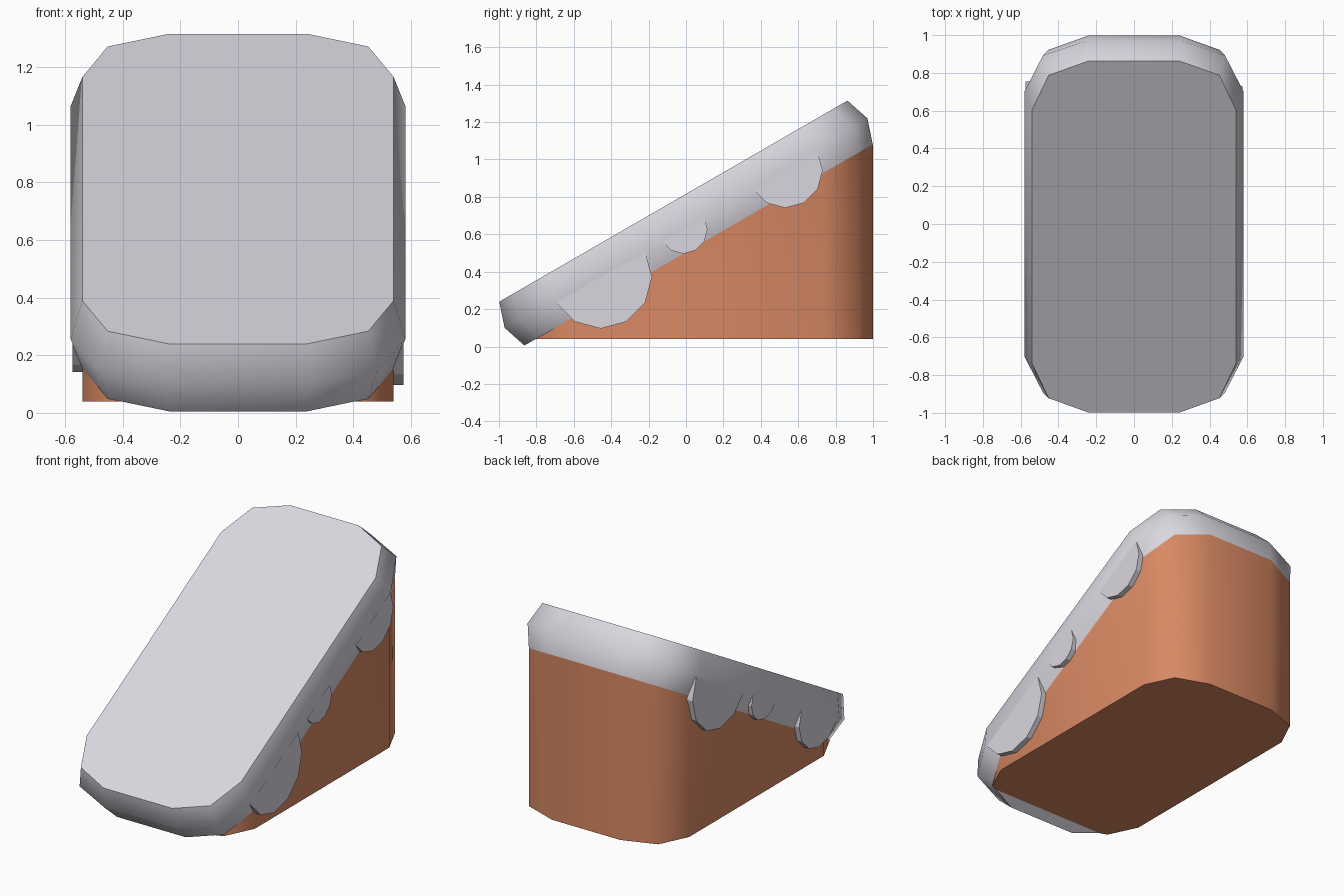
import bpy, bmesh, math
from mathutils import Matrix

if "Cube" in bpy.data.objects:
    bpy.data.objects.remove(bpy.data.objects["Cube"])

def material(name, rgb):
    m = bpy.data.materials.new(name)
    m.diffuse_color = (*rgb, 1)
    m.use_nodes = True
    m.node_tree.nodes["Principled BSDF"].inputs["Base Color"].default_value = m.diffuse_color
    return m

icing_mat = material("pale grey icing", (0.70, 0.68, 0.74))
body_mat = material("warm brown", (0.69, 0.25, 0.125))

# Frame of the sloping top: tilted 30 degrees about x
TILT = Matrix.Translation((0, 0, 0.66)) @ Matrix.Rotation(math.radians(30), 4, 'X')
HALF_T = 0.135

def finish(bm, name, mat, smooth=True):
    bmesh.ops.recalc_face_normals(bm, faces=bm.faces[:])
    me = bpy.data.meshes.new(name)
    bm.to_mesh(me)
    bm.free()
    ob = bpy.data.objects.new(name, me)
    bpy.context.collection.objects.link(ob)
    me.materials.append(mat)
    if smooth:
        bpy.ops.object.select_all(action='DESELECT')
        ob.select_set(True)
        bpy.context.view_layer.objects.active = ob
        bpy.ops.object.shade_smooth_by_angle(angle=math.radians(55))
    return ob

def outline(corner):
    """Mirror one corner (x, y) list into a full ring."""
    a = corner
    return (a + [(x, -y) for x, y in reversed(a)]
            + [(-x, -y) for x, y in a] + [(-x, y) for x, y in reversed(a)])

def loft(bm, rings):
    vs = [[bm.verts.new(p) for p in r] for r in rings]
    n = len(vs[0])
    for a, b in zip(vs, vs[1:]):
        for i in range(n):
            j = (i + 1) % n
            bm.faces.new((a[i], a[j], b[j], b[i]))
    bm.faces.new(vs[0])
    bm.faces.new(vs[-1])

edge = outline([(0.24, 1.075), (0.452, 0.987), (0.54, 0.775)])
belly = outline([(0.25, 1.12), (0.482, 1.03), (0.58, 0.81)])

# Bulging sloped slab
bm = bmesh.new()
loft(bm, [[TILT @ Matrix.Translation((x, y, z)).translation for x, y in ring]
          for ring, z in ((edge, -HALF_T), (belly, 0), (edge, HALF_T))])
finish(bm, "icing_slab", icing_mat)

# Wedge body: the slab's underside dropped straight down, cut level
bm = bmesh.new()
top = [TILT @ Matrix.Translation((x, y, -HALF_T)).translation for x, y in edge]
loft(bm, [top, [(p.x, p.y, -1) for p in top]])
cut = bmesh.ops.bisect_plane(bm, geom=bm.verts[:] + bm.edges[:] + bm.faces[:],
                             plane_co=(0, 0, 0.04), plane_no=(0, 0, 1), clear_inner=True)
rim = [e for e in cut['geom_cut'] if isinstance(e, bmesh.types.BMEdge)]
bmesh.ops.contextual_create(bm, geom=rim)
finish(bm, "wedge_body", body_mat)

# Half-round drips, repeated on the other side by a half turn
for side, turn in (("right", 0), ("left", math.pi)):
    for i, (u, r) in enumerate(((-0.54, 0.275), (-0.03, 0.13), (0.60, 0.20))):
        half = [(u + r * math.cos(math.radians(a)), -0.022 + r * math.sin(math.radians(a)))
                for a in range(180, 361, 30)]
        M = TILT @ Matrix.Rotation(turn, 4, 'Z')
        bm = bmesh.new()
        loft(bm, [[M @ Matrix.Translation((x, y, z)).translation for y, z in half]
                  for x in (0.50, 0.574)])
        finish(bm, f"{side}_drip_{i + 1}", icing_mat, smooth=False)
